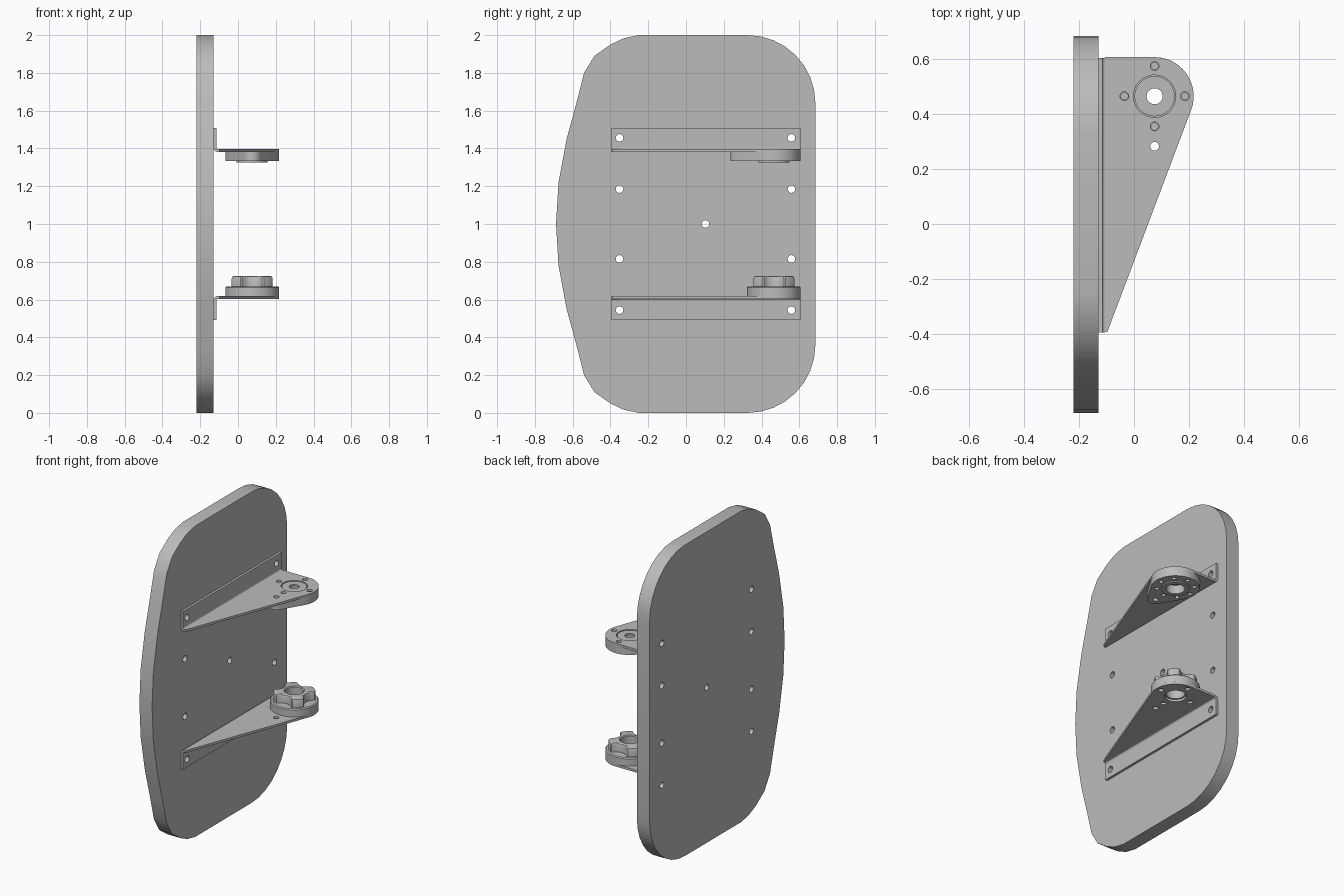
import bpy, bmesh, math
from mathutils import Vector

if "Cube" in bpy.data.objects:
    bpy.data.objects.remove(bpy.data.objects["Cube"], do_unlink=True)

grey = bpy.data.materials.new("plain_grey")
grey.use_nodes = True
colour = (0.5, 0.5, 0.5, 1)
grey.diffuse_color = colour
grey.node_tree.nodes["Principled BSDF"].inputs["Base Color"].default_value = colour

CX, CY = 0.075, 0.465      # bearing axis
R = 0.142                  # bearing flange radius


def arc(cx, cy, r, a0, a1, n):
    angles = [math.radians(a0 + (a1 - a0) * i / n) for i in range(n + 1)]
    return [(cx + r * math.cos(a), cy + r * math.sin(a)) for a in angles]


def circle(cx, cy, r, n=32):
    return arc(cx, cy, r, 0, 360, n)[:-1]


def bolt_ring(r, count, start=0, dist=0.11):
    steps = [math.radians(start + 360 * i / count) for i in range(count)]
    return [circle(CX + dist * math.cos(a), CY + dist * math.sin(a), r, 16) for a in steps]


def finish(name, bm, angle=30):
    """Clean a bmesh, turn it into a shaded object."""
    bmesh.ops.remove_doubles(bm, verts=bm.verts, dist=1e-5)
    bmesh.ops.recalc_face_normals(bm, faces=bm.faces)
    mesh = bpy.data.meshes.new(name)
    bm.to_mesh(mesh)
    bm.free()
    mesh.materials.append(grey)
    obj = bpy.data.objects.new(name, mesh)
    bpy.context.collection.objects.link(obj)
    bpy.ops.object.select_all(action='DESELECT')
    obj.select_set(True)
    bpy.context.view_layer.objects.active = obj
    bpy.ops.object.shade_smooth_by_angle(angle=math.radians(angle))
    return obj


def slab(name, loops, lo, hi, axis='z', flip=False):
    """Extrude an outline with holes along an axis; flip mirrors it about mid height."""
    curve = bpy.data.curves.new(name + "_outline", 'CURVE')
    curve.dimensions = '2D'
    curve.fill_mode = 'BOTH'
    curve.extrude = (hi - lo) / 2
    for loop in loops:
        spline = curve.splines.new('POLY')
        spline.points.add(len(loop) - 1)
        for point, (u, v) in zip(spline.points, loop):
            point.co = (u, v, 0, 1)
        spline.use_cyclic_u = True
    helper = bpy.data.objects.new(name + "_outline", curve)
    bpy.context.collection.objects.link(helper)
    bpy.context.view_layer.update()
    evaluated = helper.evaluated_get(bpy.context.evaluated_depsgraph_get())
    bm = bmesh.new()
    bm.from_mesh(evaluated.to_mesh())
    evaluated.to_mesh_clear()
    bpy.data.objects.remove(helper, do_unlink=True)
    bpy.data.curves.remove(curve)
    for vert in bm.verts:
        u, v, w = vert.co
        w += (lo + hi) / 2
        vert.co = {'x': (w, u, v), 'y': (u, w, v), 'z': (u, v, w)}[axis]
        if flip:
            vert.co.z = 2 - vert.co.z
    return finish(name, bm)


def turned(name, profile, radius=None, n=96):
    """Closed ring about the bearing axis; profile holds (radius, z, follows outline)."""
    bm = bmesh.new()
    rings = []
    for r, z, shaped in profile:
        ring = []
        for i in range(n):
            a = 2 * math.pi * i / n
            d = r + (radius(a) if shaped else 0)
            ring.append(bm.verts.new((CX + d * math.cos(a), CY + d * math.sin(a), z)))
        rings.append(ring)
    for a, b in zip(rings, rings[1:] + rings[:1]):
        for i in range(n):
            j = (i + 1) % n
            bm.faces.new((a[i], a[j], b[j], b[i]))
    return finish(name, bm)


# Back panel: bowed front edge, rounded corners, mounting holes
upper_edge = arc(0.325, 1.64, 0.36, 0, 90, 8)
upper_edge += [(-0.25, 2), (-0.33, 1.983), (-0.40, 1.95), (-0.485, 1.89), (-0.54, 1.8),
               (-0.575, 1.66), (-0.632, 1.45), (-0.675, 1.22)]
outline = upper_edge + [(-0.688, 1)] + [(y, 2 - z) for y, z in reversed(upper_edge)]
panel_holes = [circle(y, z, 0.02) for y in (-0.352, 0.558) for z in (1.456, 1.185, 0.815, 0.544)]
panel_holes.append(circle(0.103, 1, 0.02))
slab("back_panel", [outline] + panel_holes, -0.22, -0.13, 'x')

# Bent sheet brackets, mirrored about mid height
plate_outline = [(-0.105, -0.393), (-0.097, -0.393)]
plate_outline += arc(CX, CY, R, -21, 90, 20) + [(-0.105, CY + R)]
flange_outline = [(-0.395, 1.406), (0.605, 1.406), (0.605, 1.508), (-0.395, 1.508)]
flange_holes = [circle(y, 1.456, 0.02) for y in (-0.352, 0.558)]
bend_outline = arc(-0.105, 1.406, 0.025, 180, 270, 6) + arc(-0.105, 1.406, 0.01, 270, 180, 6)
for side, flip, bore in (("upper", False, 0.077), ("lower", True, 0.065)):
    holes = [circle(CX, CY, bore, 48), circle(CX, 0.283, 0.016)] + bolt_ring(0.016, 4)
    slab(side + "_bracket_plate", [plate_outline] + holes, 1.381, 1.396, 'z', flip)
    slab(side + "_bracket_flange", [flange_outline] + flange_holes, -0.13, -0.115, 'x', flip)
    slab(side + "_bracket_bend", [bend_outline], -0.395, 0.605, 'y', flip)

# Upper bearing housing with a tapered tab, boss below and cap in the plate bore
tab_y, tab_r = 0.283, 0.048
phi = math.degrees(math.acos((R - tab_r) / (CY - tab_y)))
housing = arc(CX, CY, R, -90 + phi, 270 - phi, 40)
housing += arc(CX, tab_y, tab_r, 270 - phi, 270 + phi, 12)
housing_holes = [circle(CX, CY, 0.055, 48), circle(CX, tab_y, 0.016)] + bolt_ring(0.013, 8)
slab("upper_bearing_housing", [housing] + housing_holes, 1.333, 1.381)
turned("upper_bearing_boss", [(0.055, 1.333, 0), (0.082, 1.333, 0), (0.082, 1.325, 0), (0.055, 1.325, 0)])
turned("upper_bearing_cap", [(0.029, 1.381, 0), (0.073, 1.381, 0), (0.073, 1.392, 0), (0.029, 1.392, 0)])

# Lower bearing: round flange with a lobed hub, scalloped beside each bolt
turned("lower_bearing_flange", [(0.055, 0.619, 0), (R, 0.619, 0), (R, 0.664, 0),
                                (R - 0.006, 0.67, 0), (0.055, 0.67, 0)])


def lobed(a):
    t = (a + math.pi / 4) % (math.pi / 2) - math.pi / 4
    reach = 0.068 ** 2 - (0.15 * math.sin(t)) ** 2
    return min(0.125, 0.15 * math.cos(t) - math.sqrt(reach)) if reach > 0 else 0.125


turned("lower_bearing_hub", [(0.055, 0.67, 0), (0, 0.67, 1), (0, 0.712, 1), (-0.004, 0.721, 1),
                             (-0.012, 0.725, 1), (0.06, 0.725, 0), (0.055, 0.72, 0)], lobed)
